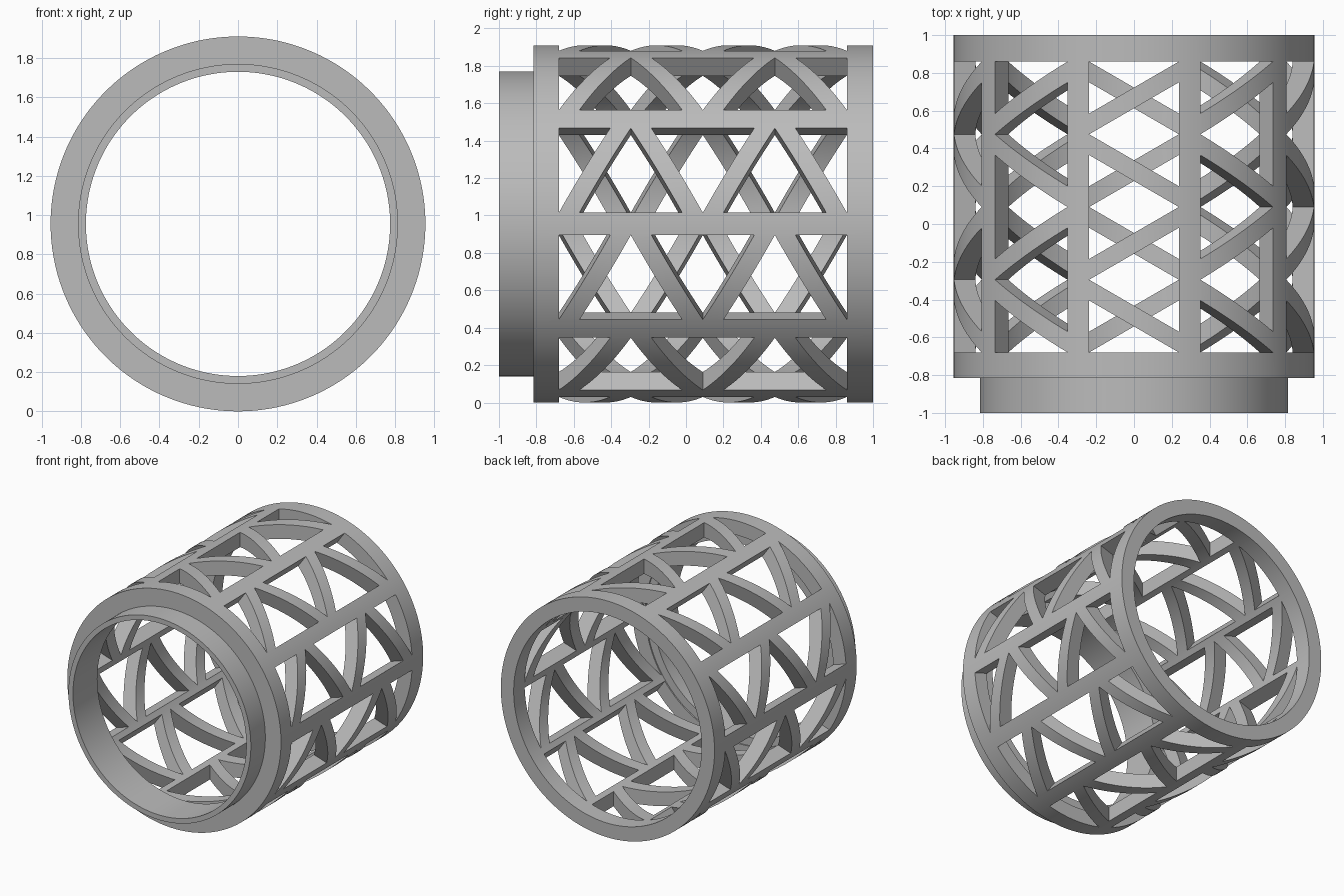
import bpy
import bmesh
import math
from mathutils import Vector

cube = bpy.data.objects.get("Cube")
if cube:
    bpy.data.objects.remove(cube, do_unlink=True)

R_OUT, R_IN = 0.955, 0.84           # sleeve wall
R_NECK, R_BORE = 0.815, 0.775       # front neck
SEGMENTS, SECTORS = 180, 10
Y0, Y1 = -0.68, 0.86                # lattice length
PITCH = (Y1 - Y0) / 4               # half a zigzag
HALF = 0.275                        # half base of a triangular window
WIDTH = R_OUT * math.sin(math.radians(14.4))   # half width of a window
CENTRE = Vector((0, 0, R_OUT))


def new_object(name, bm):
    bmesh.ops.recalc_face_normals(bm, faces=bm.faces)
    mesh = bpy.data.meshes.new(name)
    bm.to_mesh(mesh)
    bm.free()
    obj = bpy.data.objects.new(name, mesh)
    bpy.context.collection.objects.link(obj)
    return obj


def lathe(name, profile):
    """Revolve a closed (radius, y) profile around the lengthwise axis."""
    bm = bmesh.new()
    rings = []
    for i in range(SEGMENTS):
        a = math.tau * i / SEGMENTS
        d = Vector((math.cos(a), 0, math.sin(a)))
        rings.append([bm.verts.new(CENTRE + d * r + Vector((0, y, 0))) for r, y in profile])
    n = len(profile)
    for i in range(SEGMENTS):
        p, q = rings[i], rings[(i + 1) % SEGMENTS]
        for j in range(n):
            k = (j + 1) % n
            bm.faces.new((p[j], p[k], q[k], q[j]))
    return new_object(name, bm)


def add_prism(bm, angle, outline):
    """Triangular prism pointing outward; outline holds (tangent, y) points."""
    out = Vector((math.cos(angle), 0, math.sin(angle)))
    tan = Vector((-math.sin(angle), 0, math.cos(angle)))
    low, high = [[bm.verts.new(CENTRE + out * d + tan * t + Vector((0, y, 0)))
                  for t, y in outline] for d in (0.79, 1.05)]
    bm.faces.new(low[::-1])
    bm.faces.new(high)
    for i in range(3):
        j = (i + 1) % 3
        bm.faces.new((low[i], low[j], high[j], high[i]))


# Sleeve with end rings and a narrower neck at the front
sleeve = lathe("lattice_sleeve", [
    (R_BORE, -1), (R_NECK, -1), (R_NECK, -0.815), (R_OUT, -0.815),
    (R_OUT, 1), (R_IN, 1), (R_IN, Y0 - 0.01), (R_BORE, Y0 - 0.01)])

# Alternating triangular windows between the lengthwise bars
bm = bmesh.new()
for s in range(SECTORS):
    angle = math.tau * (s + 0.5) / SECTORS
    for i in range(5):
        c = Y0 + i * PITCH
        side = 1 if i % 2 else -1
        a, b = max(c - HALF, Y0), min(c + HALF, Y1)
        add_prism(bm, angle, [(side * WIDTH, c), (-side * WIDTH, a), (-side * WIDTH, b)])
cutter = new_object("window_cutter", bm)
cutter.hide_render = True

cut = sleeve.modifiers.new("windows", 'BOOLEAN')
cut.operation = 'DIFFERENCE'
cut.solver = 'EXACT'
cut.object = cutter
bpy.context.view_layer.update()
graph = bpy.context.evaluated_depsgraph_get()
mesh = bpy.data.meshes.new_from_object(sleeve.evaluated_get(graph))
sleeve.modifiers.clear()
sleeve.data = mesh
bpy.data.objects.remove(cutter, do_unlink=True)

# Plain grey finish
grey = bpy.data.materials.new("plain_grey")
grey.use_nodes = True
colour = (0.5, 0.5, 0.5, 1)
grey.diffuse_color = colour
grey.node_tree.nodes["Principled BSDF"].inputs["Base Color"].default_value = colour
mesh.materials.clear()
mesh.materials.append(grey)

bpy.ops.object.select_all(action='DESELECT')
sleeve.select_set(True)
bpy.context.view_layer.objects.active = sleeve
bpy.ops.object.shade_smooth_by_angle(angle=math.radians(30))
